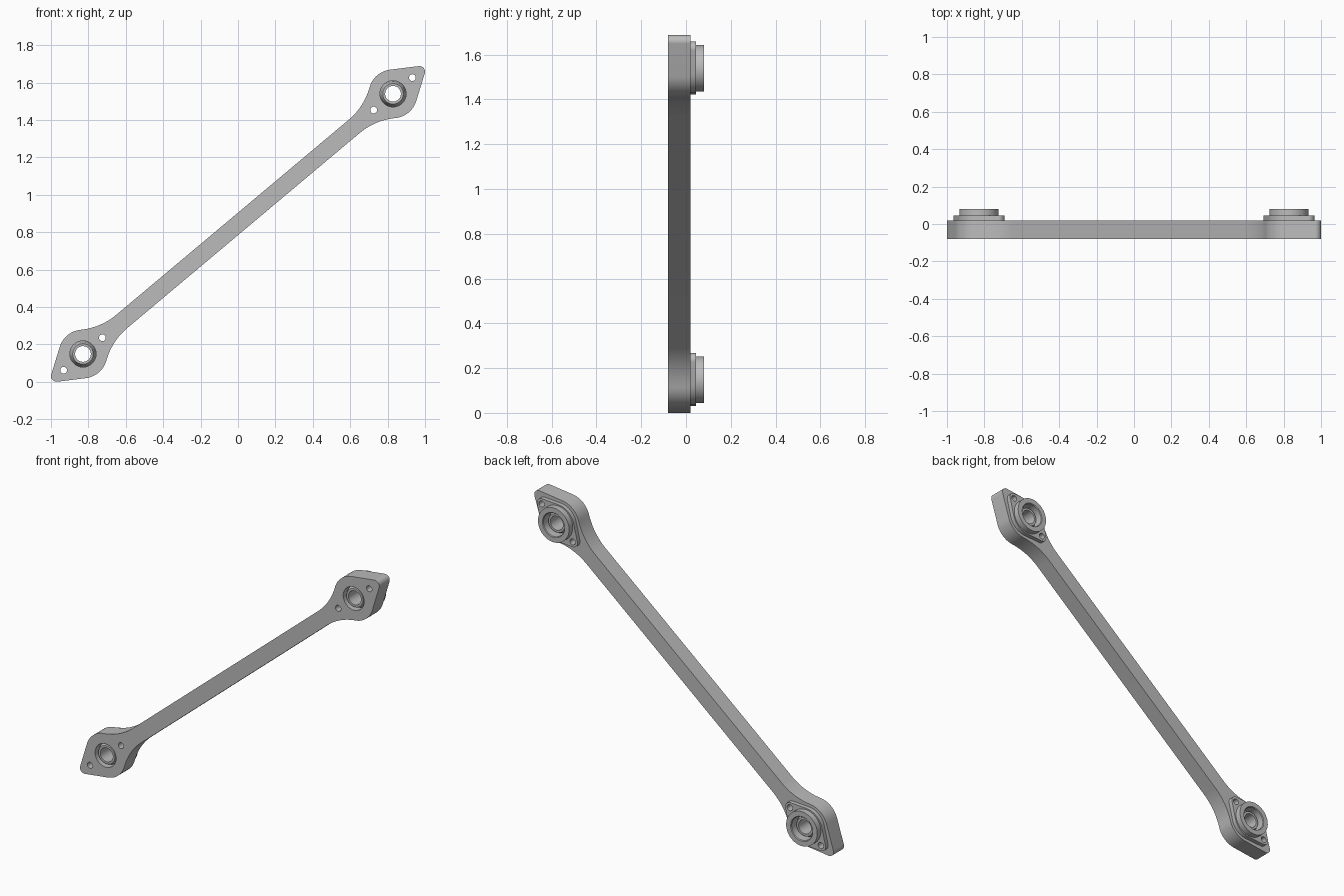
import bpy
from math import sin, cos, acos, pi, radians
from mathutils import Matrix

cube = bpy.data.objects.get("Cube")
if cube:
    bpy.data.objects.remove(cube)

TILT = radians(40)
HALF = 1.082          # hub distance from the middle of the arm
MID_Z = 0.844
BOLT = 0.135          # bolt hole distance from the hub

grey = bpy.data.materials.new("satin grey")
grey.use_nodes = True
grey.diffuse_color = (0.5, 0.5, 0.5, 1)
grey.node_tree.nodes["Principled BSDF"].inputs["Base Color"].default_value = (0.5, 0.5, 0.5, 1)


def arc(cx, cy, r, a0, a1, n=16):
    return [(cx + r * cos(a0 + (a1 - a0) * i / n), cy + r * sin(a0 + (a1 - a0) * i / n))
            for i in range(n + 1)]


def circle(cx, r, n=48):
    return arc(cx, 0, r, 0, 2 * pi, n)[:-1]


def shift(points, d):
    return [(x + d, y) for x, y in points]


def lozenge(big, tip, d):
    """Rounded diamond: hub circle with a small circle at each tip."""
    a = acos((big - tip) / d)
    half = arc(d, 0, tip, -a, a) + arc(0, 0, big, a, pi - a)
    return half + [(-x, -y) for x, y in half]


def place(obj, u):
    """Put an object lying in the XY plane onto the tilted arm at distance u."""
    obj.matrix_world = (Matrix.Translation((0, 0, MID_Z)) @ Matrix.Rotation(-TILT, 4, 'Y')
                        @ Matrix.Translation((u, 0, 0)) @ Matrix.Rotation(pi / 2, 4, 'X'))


def finish(obj):
    bpy.ops.object.select_all(action='DESELECT')
    obj.select_set(True)
    bpy.context.view_layer.objects.active = obj
    if obj.type == 'CURVE':
        bpy.ops.object.convert(target='MESH')
        obj = bpy.context.object
    bpy.ops.object.shade_smooth_by_angle(angle=radians(30))


def plate(name, loops, y0, y1, u):
    """Extrude an outline with holes from y0 to y1."""
    curve = bpy.data.curves.new(name, 'CURVE')
    curve.dimensions = '2D'
    curve.fill_mode = 'BOTH'
    curve.extrude = (y1 - y0) / 2
    for loop in loops:
        spline = curve.splines.new('POLY')
        spline.points.add(len(loop) - 1)
        for point, (x, y) in zip(spline.points, loop):
            point.co = (x, y, 0, 1)
        spline.use_cyclic_u = True
    curve.materials.append(grey)
    obj = bpy.data.objects.new(name, curve)
    bpy.context.collection.objects.link(obj)
    place(obj, u)
    obj.location.y = (y0 + y1) / 2
    finish(obj)


def lathe(name, profile, u, n=48):
    """Spin a closed (radius, y) profile around the hub axis."""
    verts = [(r * cos(2 * pi * i / n), r * sin(2 * pi * i / n), -y)
             for i in range(n) for r, y in profile]
    m = len(profile)
    faces = [(i * m + j, i * m + (j + 1) % m, (i + 1) % n * m + (j + 1) % m, (i + 1) % n * m + j)
             for i in range(n) for j in range(m)]
    mesh = bpy.data.meshes.new(name)
    mesh.from_pydata(verts, [], faces)
    mesh.materials.append(grey)
    obj = bpy.data.objects.new(name, mesh)
    bpy.context.collection.objects.link(obj)
    place(obj, u)
    finish(obj)


# Arm outline: one quarter, then mirrored
big, tip, d, arm, fillet = 0.13, 0.03, 0.184, 0.046, 0.35
a = acos((big - tip) / d)
fy = arm + fillet
fx = (sin(a) * fy - big - fillet) / cos(a)
quarter = (arc(d, 0, tip, 0, a) + arc(0, 0, big, a, pi - a)
           + arc(fx, fy, fillet, -a, -pi / 2))
quarter = shift(quarter, HALF)
upper = quarter + [(-x, y) for x, y in reversed(quarter)][:-1]
outline = upper + [(-x, -y) for x, y in upper]
holes = [shift(circle(c, r), s * HALF) for s in (-1, 1)
         for c, r in ((0, 0.07), (BOLT, 0.018), (-BOLT, 0.018))]
plate("link_arm", [outline] + holes, -0.08, 0.02, 0)

# Bearing at each end: flange, raised collar and ball sleeve
for side, s in (("right", -1), ("left", 1)):
    u = s * HALF
    flange = [lozenge(0.112, 0.032, BOLT), circle(0, 0.07),
              circle(BOLT, 0.018), circle(-BOLT, 0.018)]
    plate(side + "_flange", flange, 0.02, 0.045, u)
    lathe(side + "_collar", [(0.07, 0.045), (0.104, 0.045), (0.104, 0.08), (0.074, 0.08), (0.07, 0.076)], u)
    lathe(side + "_ball_sleeve", [(0.042, -0.07), (0.055, -0.07), (0.065, -0.05), (0.07, -0.02),
                                  (0.07, 0.01), (0.065, 0.03), (0.055, 0.05), (0.042, 0.05)], u)
